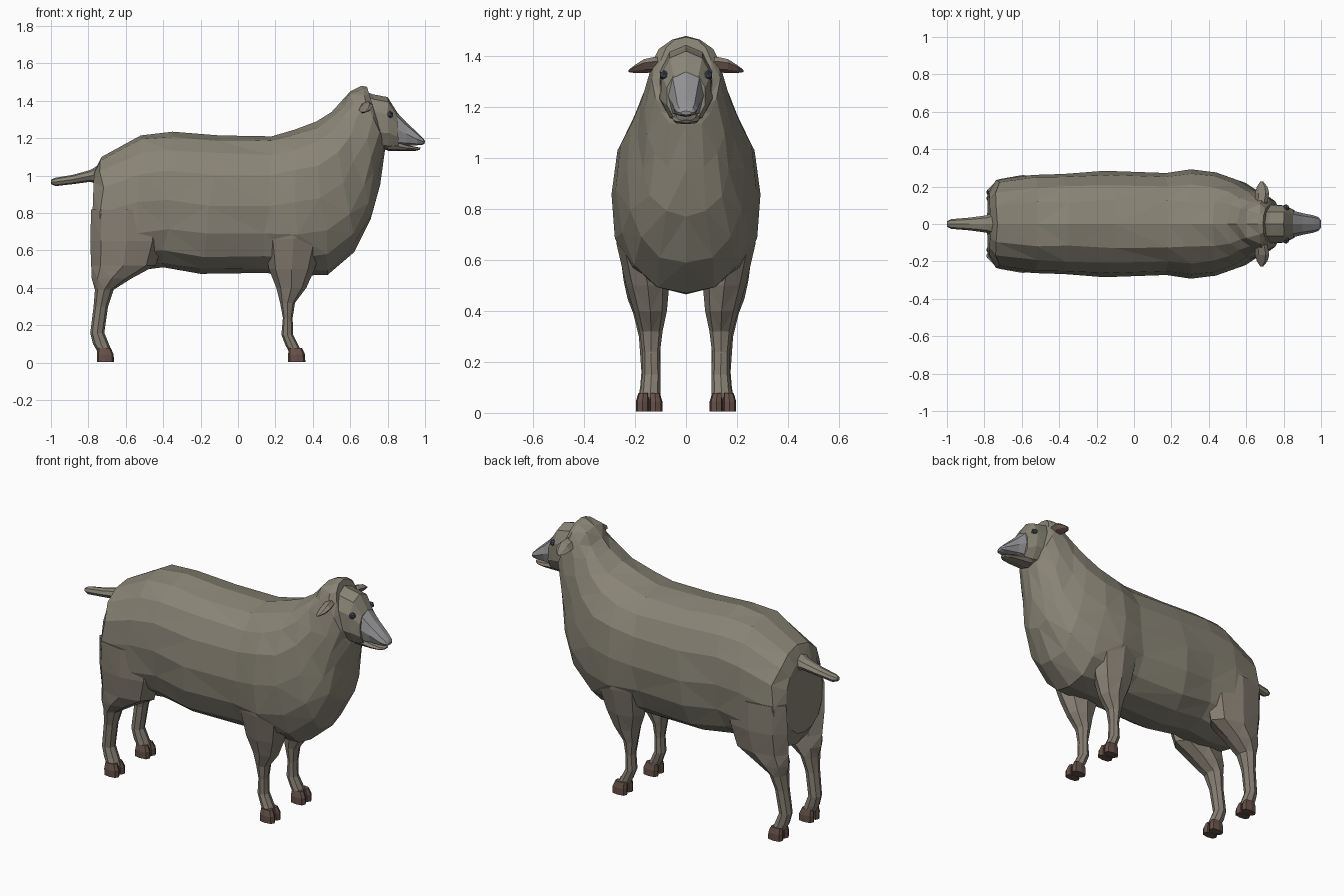
import bpy, bmesh, math, random
from mathutils import Vector

random.seed(4)


def material(name, rgb):
    m = bpy.data.materials.new(name)
    m.diffuse_color = (*rgb, 1)
    return m


WOOL = material("wool", (0.25, 0.23, 0.18))
SKIN = material("leg_skin", (0.24, 0.21, 0.17))
FACE = material("grey_face", (0.30, 0.30, 0.31))
HOOF = material("horn_brown", (0.13, 0.08, 0.065))
PINK = material("inner_ear", (0.22, 0.14, 0.12))
DARK = material("eye_dark", (0.06, 0.07, 0.09))


def section(px, pz, qx, qz, w, yc=0.0, n=8, power=2.0):
    """Rounded ring spanning P to Q in the xz plane, half-width w in y."""
    pts = []
    for i in range(n):
        a = 2 * math.pi * i / n
        c, s = math.cos(a), math.sin(a)
        c = math.copysign(abs(c) ** (2 / power), c)
        s = math.copysign(abs(s) ** (2 / power), s)
        pts.append(Vector(((px + qx) / 2 + (px - qx) / 2 * c, yc + w * s,
                           (pz + qz) / 2 + (pz - qz) / 2 * c)))
    return pts


def loft(name, rings, mat, jitter=0.0, tri=False):
    bm = bmesh.new()
    rows = []
    for r in rings:
        rows.append([bm.verts.new(p) for p in r])
    n = len(rows[0])
    for a, b in zip(rows, rows[1:]):
        for i in range(n):
            j = (i + 1) % n
            bm.faces.new((a[i], a[j], b[j], b[i]))
    bm.faces.new(rows[0])
    bm.faces.new(rows[-1])
    if jitter:
        for row in rows[1:-1]:
            for i in range(1, n // 2):        # mirrored left and right
                d = [random.uniform(-jitter, jitter) for _ in range(3)]
                row[i].co += Vector((d[0] * 2, d[1], d[2]))
                row[n - i].co += Vector((d[0] * 2, -d[1], d[2]))
    if tri:
        bmesh.ops.triangulate(bm, faces=[f for f in bm.faces if len(f.verts) == 4])
    bmesh.ops.recalc_face_normals(bm, faces=bm.faces)
    me = bpy.data.meshes.new(name)
    bm.to_mesh(me)
    bm.free()
    ob = bpy.data.objects.new(name, me)
    bpy.context.collection.objects.link(ob)
    me.materials.append(mat)
    return ob


# Woolly body and neck: top point, bottom point, half-width
body = [
    (-0.77, 1.02, -0.785, 0.60, 0.17), (-0.73, 1.10, -0.73, 0.51, 0.235),
    (-0.52, 1.215, -0.56, 0.49, 0.268), (-0.35, 1.235, -0.40, 0.51, 0.268),
    (-0.10, 1.215, -0.20, 0.475, 0.285), (0.18, 1.21, 0.14, 0.48, 0.275),
    (0.30, 1.245, 0.33, 0.465, 0.292), (0.42, 1.29, 0.48, 0.47, 0.27),
    (0.50, 1.34, 0.62, 0.59, 0.228), (0.55, 1.395, 0.71, 0.77, 0.185),
    (0.60, 1.45, 0.76, 0.95, 0.16), (0.66, 1.48, 0.785, 1.13, 0.135),
    (0.69, 1.475, 0.785, 1.16, 0.105)]
loft("wool_body", [section(*r, n=16, power=2.3) for r in body], WOOL, 0.007, True)

# Skull, muzzle and lower jaw
head = [(0.66, 1.46, 0.70, 1.15, 0.10), (0.72, 1.435, 0.765, 1.14, 0.107),
        (0.80, 1.42, 0.805, 1.135, 0.10), (0.85, 1.34, 0.86, 1.145, 0.078)]
loft("head", [section(*r, n=10, power=2.3) for r in head], WOOL, 0.003, True)
muzzle = [(0.83, 1.36, 0.84, 1.15, 0.075), (0.90, 1.285, 0.90, 1.16, 0.058),
          (0.965, 1.225, 0.955, 1.162, 0.046), (0.99, 1.20, 0.985, 1.165, 0.036),
          (1.0, 1.185, 0.997, 1.17, 0.02)]
loft("muzzle", [section(*r, n=8, power=2.4) for r in muzzle], FACE)
jaw = [(0.80, 1.20, 0.80, 1.133, 0.06), (0.90, 1.165, 0.90, 1.133, 0.05),
       (0.955, 1.153, 0.95, 1.133, 0.036), (0.977, 1.15, 0.97, 1.138, 0.02)]
loft("lower_jaw", [section(*r, n=8, power=2.4) for r in jaw], SKIN)

# Tail
tail = [(-0.74, 1.06, -0.74, 0.95, 0.065), (-0.79, 1.03, -0.79, 0.967, 0.046),
        (-0.88, 1.005, -0.88, 0.955, 0.034), (-0.98, 0.988, -0.975, 0.944, 0.026),
        (-1.0, 0.978, -1.0, 0.955, 0.015)]
loft("tail", [section(*r, n=8) for r in tail], WOOL)

# Legs: height, back x, front x, inner y, outer y
front_leg = [(0.80, 0.15, 0.44, 0.11, 0.285), (0.66, 0.14, 0.455, 0.08, 0.272),
             (0.50, 0.165, 0.41, 0.066, 0.235), (0.40, 0.205, 0.365, 0.075, 0.205),
             (0.32, 0.225, 0.305, 0.092, 0.182), (0.24, 0.24, 0.292, 0.102, 0.172),
             (0.15, 0.232, 0.295, 0.10, 0.172), (0.09, 0.255, 0.325, 0.10, 0.178),
             (0.06, 0.272, 0.338, 0.10, 0.185)]
hind_leg = [(0.82, -0.785, -0.40, 0.10, 0.262), (0.65, -0.79, -0.40, 0.08, 0.262),
            (0.52, -0.785, -0.44, 0.07, 0.245), (0.45, -0.782, -0.57, 0.075, 0.23),
            (0.39, -0.765, -0.665, 0.085, 0.207), (0.30, -0.772, -0.695, 0.10, 0.185),
            (0.16, -0.79, -0.715, 0.10, 0.175), (0.10, -0.775, -0.69, 0.10, 0.18),
            (0.06, -0.752, -0.675, 0.10, 0.187)]
for side, label in ((1, "left"), (-1, "right")):
    for name, prof, hx in (("front", front_leg, 0.268), ("hind", hind_leg, -0.755)):
        rings = [section(x1, z, x0, z, (y1 - y0) / 2, side * (y0 + y1) / 2)
                 for z, x0, x1, y0, y1 in prof]
        loft(f"{name}_leg_{label}", rings, SKIN, 0, True)
        # Cloven hoof made of two toes
        for k, yc in enumerate((0.119, 0.171)):
            toe = [(hx + 0.075, 0.078, hx + 0.004, 0.078, 0.020, side * (0.145 + (yc - 0.145) * 0.85)),
                   (hx + 0.09, 0.045, hx, 0.045, 0.026, side * yc),
                   (hx + 0.092, 0.005, hx, 0.005, 0.026, side * yc)]
            loft(f"{name}_hoof_{label}_{k + 1}",
                 [section(*r, n=8, power=2.8) for r in toe], HOOF)

    # Drooping leaf-shaped ear: y, x centre, z centre, half-length, half-thickness
    ear = [(0.085, 0.675, 1.365, 0.025, 0.022), (0.12, 0.68, 1.368, 0.034, 0.028),
           (0.165, 0.685, 1.361, 0.038, 0.024), (0.20, 0.685, 1.35, 0.028, 0.013),
           (0.226, 0.683, 1.342, 0.008, 0.003)]
    rings = [[Vector((cx + h * math.cos(a), side * y,
                      cz + t * math.sin(a) + 0.35 * h * math.cos(a)))
              for a in (math.pi * i / 3 for i in range(6))] for y, cx, cz, h, t in ear]
    ob = loft(f"ear_{label}", rings, SKIN)
    ob.data.materials.append(PINK)
    for p in ob.data.polygons:
        if p.normal.z < -0.3:
            p.material_index = 1

    # Eye
    bpy.ops.mesh.primitive_ico_sphere_add(subdivisions=1, radius=0.02,
                                          location=(0.812, side * 0.086, 1.325))
    eye = bpy.context.object
    eye.name = f"eye_{label}"
    eye.data.materials.append(DARK)
